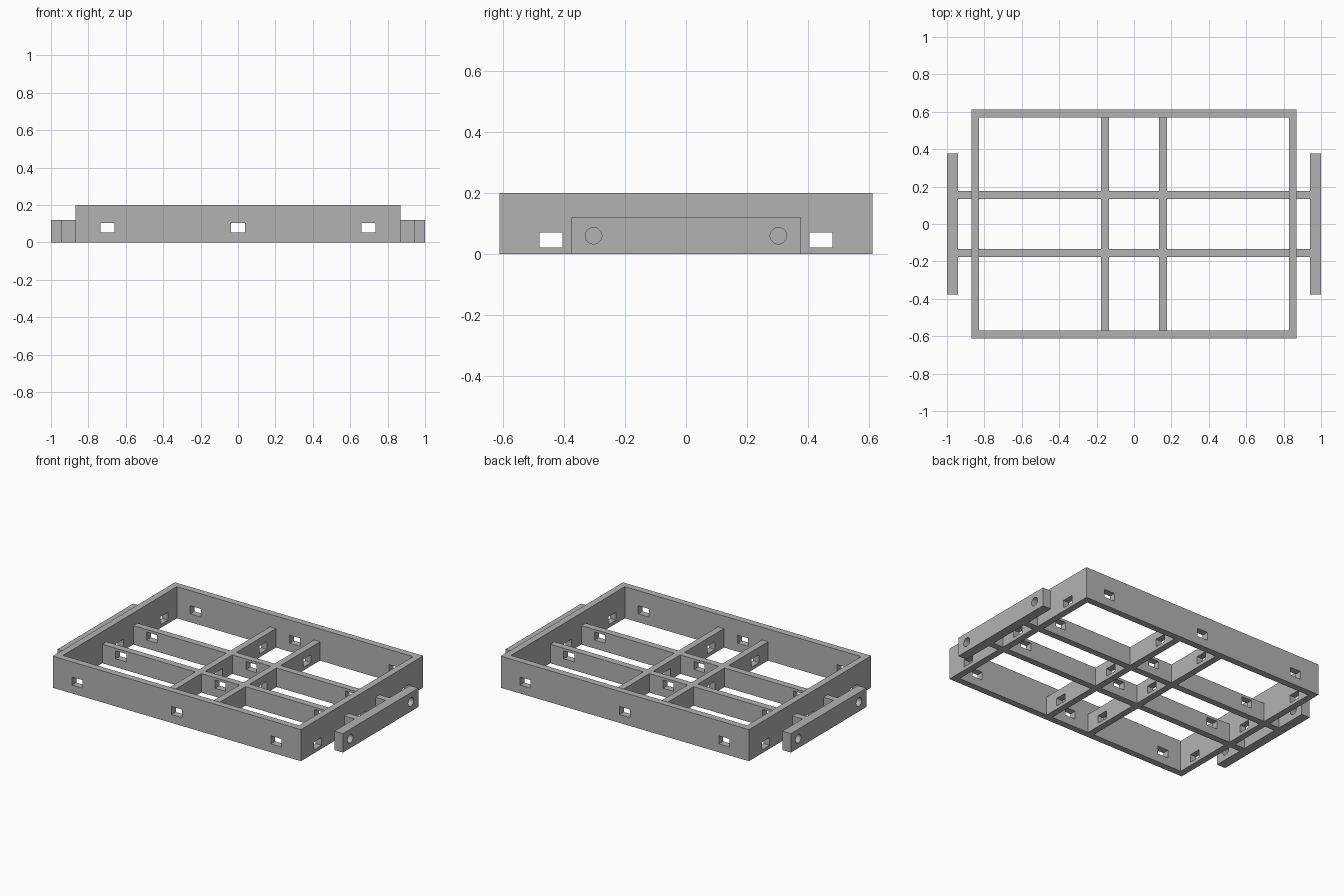
import bpy
from math import pi

if "Cube" in bpy.data.objects:
    bpy.data.objects.remove(bpy.data.objects["Cube"], do_unlink=True)

grey = bpy.data.materials.new("plain grey")
grey.use_nodes = True
COLOUR = (0.45, 0.45, 0.45, 1)
grey.diffuse_color = COLOUR
grey.node_tree.nodes["Principled BSDF"].inputs["Base Color"].default_value = COLOUR

# Overall sizes
FRAME_X, FRAME_Y, WALL = 0.87, 0.612, 0.042
FRAME_H, RAIL_H = 0.2, 0.12
IN_X, IN_Y = FRAME_X - WALL, FRAME_Y - WALL
RAIL = 0.155                      # rail centre offset
R0, R1 = RAIL - WALL / 2, RAIL + WALL / 2
BUMPER_X, BUMPER_Y = 0.94, 0.378


def box(name, x, y, z):
    """Box spanning the given (low, high) pairs."""
    bpy.ops.mesh.primitive_cube_add(
        size=1, location=[(a + b) / 2 for a, b in (x, y, z)])
    ob = bpy.context.object
    ob.name = name
    ob.scale = [b - a for a, b in (x, y, z)]
    bpy.ops.object.transform_apply(location=True, rotation=False, scale=True)
    ob.data.materials.append(grey)
    return ob


def cut(ob, cutters):
    """Subtract each cutter from the object, then discard it."""
    for cutter in cutters:
        cutter.hide_render = True
        mod = ob.modifiers.new("cut", "BOOLEAN")
        mod.operation, mod.solver, mod.object = "DIFFERENCE", "EXACT", cutter
        bpy.context.view_layer.objects.active = ob
        bpy.ops.object.modifier_apply(modifier=mod.name)
        bpy.data.objects.remove(cutter, do_unlink=True)


def slots_along_y(y):
    """Slot cutters for parts facing front and back."""
    return [box("slot_cutter", (x - 0.037, x + 0.037), y, (0.053, 0.104))
            for x in (-0.697, 0, 0.697)]


def slots_along_x(x, centres):
    """Slot cutters for parts facing left and right."""
    return [box("slot_cutter", x, (y - 0.038, y + 0.038), (0.022, 0.071))
            for y in centres]


# Outer frame
frame = box("outer_frame", (-FRAME_X, FRAME_X), (-FRAME_Y, FRAME_Y), (0, FRAME_H))
cut(frame, [box("opening", (-IN_X, IN_X), (-IN_Y, IN_Y), (-1, 1))])
cut(frame, slots_along_y((-1, 1)))
cut(frame, slots_along_x((-1, 1), (-0.443, 0, 0.443)))

# Long rails across the frame
for side, name in ((-1, "front"), (1, "back")):
    y = sorted((side * R0, side * R1))
    rail = box(name + "_long_rail", (-IN_X, IN_X), y, (0, RAIL_H))
    cut(rail, slots_along_y((-1, 1)))

# Cross rails, fitted between the long rails
for side, name in ((-1, "right"), (1, "left")):
    x = sorted((side * R0, side * R1))
    for y, hole, part in (((-IN_Y, -R1), -0.443, "front"),
                          ((-R0, R0), 0, "middle"),
                          ((R1, IN_Y), 0.443, "back")):
        rail = box(f"{name}_cross_rail_{part}", x, y, (0, RAIL_H))
        cut(rail, slots_along_x((-1, 1), [hole]))

# End bars with round holes, each on two stubs
for side, name in ((-1, "right"), (1, "left")):
    bar = box(name + "_end_bar", sorted((side * BUMPER_X, side)),
              (-BUMPER_Y, BUMPER_Y), (0, RAIL_H))
    holes = []
    for y in (-0.303, 0.303):
        bpy.ops.mesh.primitive_cylinder_add(
            vertices=32, radius=0.027, depth=0.3,
            location=(side * 0.97, y, RAIL_H / 2), rotation=(0, pi / 2, 0))
        holes.append(bpy.context.object)
        holes[-1].data.materials.append(grey)
    cut(bar, holes)
    bpy.ops.object.select_all(action="DESELECT")
    bar.select_set(True)
    bpy.context.view_layer.objects.active = bar
    bpy.ops.object.shade_smooth_by_angle()
    for end, part in ((-1, "front"), (1, "back")):
        box(f"{name}_{part}_stub", sorted((side * FRAME_X, side * BUMPER_X)),
            sorted((end * R0, end * R1)), (0, RAIL_H))
